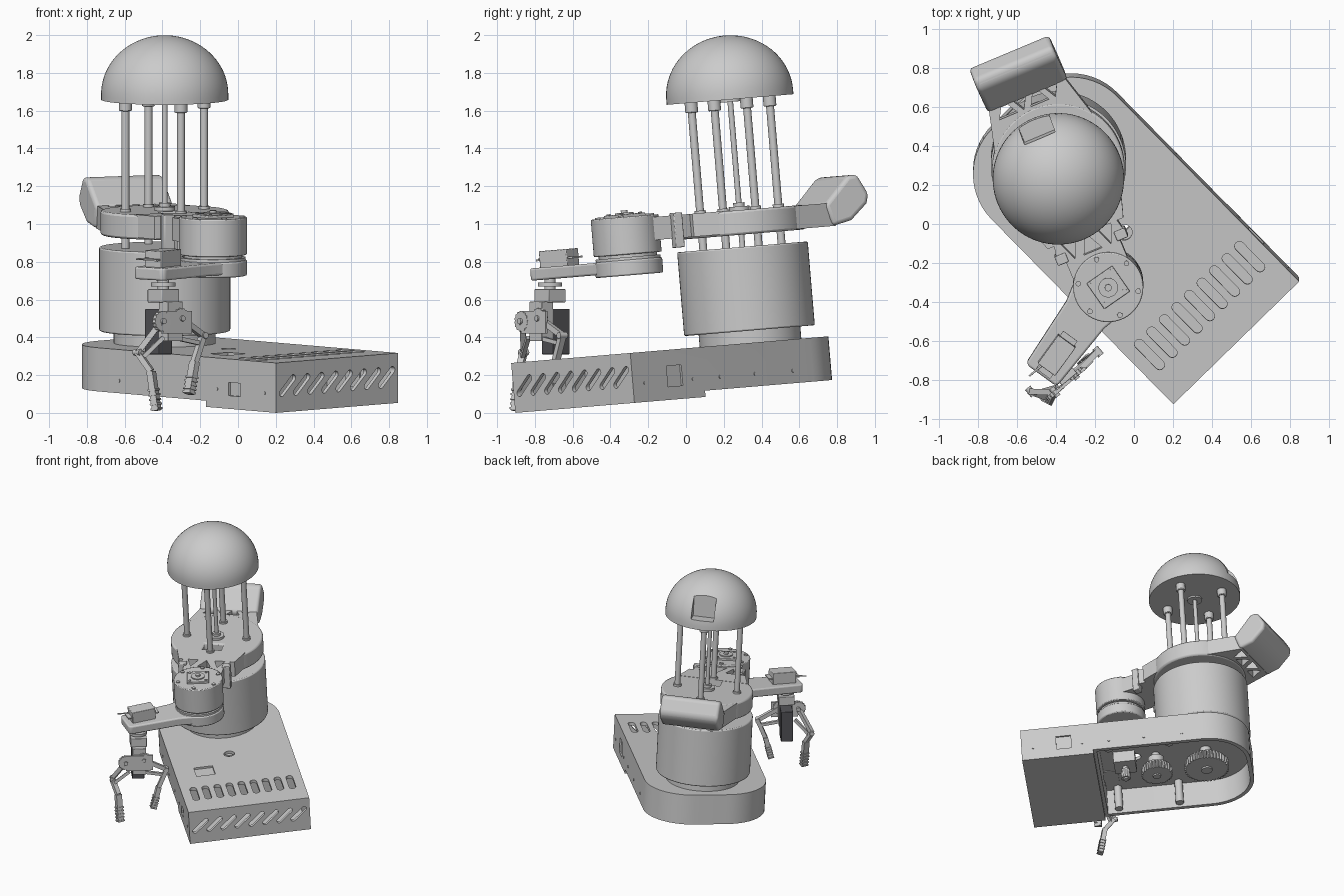
import bpy, bmesh
from math import pi, sin, cos, radians, sqrt
from mathutils import Matrix, Vector
from mathutils.geometry import convex_hull_2d

if "Cube" in bpy.data.objects:
    bpy.data.objects.remove(bpy.data.objects["Cube"])

def R(deg, axis='Z'):
    return Matrix.Rotation(radians(deg), 4, axis)
def P(x, y, z=0):
    return Matrix.Translation((x, y, z))

# Frames: whole machine leans slightly, then each link has its own direction
T = P(0, 0, .076) @ R(4.8, 'X')
BASE = T @ R(-45.6)
COL = T @ P(-.388, .365)
ARM = COL @ R(-67.2)
ELBOW = ARM @ P(.66, 0)
FORE = ELBOW @ R(-126 + 67.2)
SIDE = R(90, 'X')                                   # profile drawn in x/z, extruded along y
FRONT = Matrix(((0, 0, 1, 0), (1, 0, 0, 0), (0, 1, 0, 0), (0, 0, 0, 1)))

def make(name, bm, M, bevel=0, seg=2):
    bmesh.ops.recalc_face_normals(bm, faces=bm.faces)
    me = bpy.data.meshes.new(name)
    bm.to_mesh(me)
    bm.free()
    ob = bpy.data.objects.new(name, me)
    bpy.context.collection.objects.link(ob)
    ob.matrix_world = M
    if bevel:
        soften(ob, bevel, seg)
    return ob

def soften(ob, width, seg=2):
    b = ob.modifiers.new("bevel", 'BEVEL')
    b.width, b.segments, b.limit_method, b.angle_limit = width, seg, 'ANGLE', radians(40)

def prism(name, pts, z0, z1, M, bevel=0, seg=2):
    bm = bmesh.new()
    f = bm.faces.new([bm.verts.new((p[0], p[1], z0)) for p in pts])
    top = bmesh.ops.extrude_face_region(bm, geom=[f])
    bmesh.ops.translate(bm, vec=(0, 0, z1 - z0), verts=[v for v in top['geom'] if isinstance(v, bmesh.types.BMVert)])
    return make(name, bm, M, bevel, seg)

def arc(cx, cy, r, a0, a1, n):
    return [(cx + r * cos(radians(a0 + (a1 - a0) * i / n)), cy + r * sin(radians(a0 + (a1 - a0) * i / n))) for i in range(n + 1)]
def cyl(name, r, z0, z1, M, x=0, y=0, n=48, bevel=0):
    return prism(name, arc(x, y, r, 0, 360, n)[:-1], z0, z1, M, bevel)
def rect(x0, x1, y0, y1):
    return [(x0, y0), (x1, y0), (x1, y1), (x0, y1)]
def box(name, x0, x1, y0, y1, z0, z1, M, bevel=0):
    return prism(name, rect(x0, x1, y0, y1), z0, z1, M, bevel)
def slot(length, w, M, z0, z1):
    h = (length - w) / 2
    return prism("slot_cutter", arc(h, 0, w / 2, -90, 90, 8) + arc(-h, 0, w / 2, 90, 270, 8), z0, z1, M)
def gear(name, r, teeth, z0, z1, M):
    return prism(name, [(rr * cos(2 * pi * (i + .5 * k / 2) / teeth), rr * sin(2 * pi * (i + .5 * k / 2) / teeth))
                        for i in range(teeth) for k, rr in enumerate((r * .92, r, r, r * .92))], z0, z1, M)

def cut(ob, cutters):
    bpy.context.view_layer.objects.active = ob
    for c in cutters:
        c.hide_render = True
        m = ob.modifiers.new("cut", 'BOOLEAN')
        m.operation, m.solver, m.object = 'DIFFERENCE', 'EXACT', c
        bpy.ops.object.modifier_apply(modifier=m.name)
        bpy.data.objects.remove(c)

def bar(name, p, q, w, d=0):
    p, q = Vector(p), Vector(q)
    M = Matrix.Translation(p) @ (q - p).to_track_quat('Z', 'Y').to_matrix().to_4x4()
    L = (q - p).length
    return box(name, -w/2, w/2, -d/2, d/2, 0, L, M) if d else cyl(name, w / 2, 0, L, M, n=16)

# Base housing: square front, rounded back, hollow, open under the back
VC = -.038
def outline(o, front):
    r, hv, ub = .33 - o, .452 - .33, -.546
    return [(front, VC - .452 + o), (front, VC + .452 - o)] + arc(ub, VC + hv, r, 90, 180, 14) + arc(ub, VC - hv, r, 180, 270, 14)
base = prism("base_housing", outline(0, .789), 0, .265, BASE)
cuts = [box("under_cutter", -1, .26, -1, 1, -.1, .033, BASE),
        prism("cavity_cutter", outline(.03, .235), -.05, .24, BASE),
        box("box_cutter", .275, .765, VC - .427, VC + .427, .025, .24, BASE),
        box("panel_cutter", .13, .26, -.34, -.20, .2, .3, BASE),
        cyl("hole_cutter", .04, .2, .3, BASE, -.02, -.05, 24),
        box("port_cutter_a", .42, .53, .3, .6, .07, .18, BASE),
        box("port_cutter_b", .43, .52, -.6, -.4, .07, .14, BASE)]
cuts += [slot(.2, .05, BASE @ P(.52, VC + i * .09), .2, .3) for i in range(-4, 5)]
cuts += [slot(.15, .036, BASE @ FRONT @ P(VC + (i - 3.5) * .105, .14) @ R(42), .7, .85) for i in range(8)]
cut(base, cuts)
box("port_panel_right", .42, .53, VC + .42, VC + .44, .07, .18, BASE)
box("port_panel_left", .43, .52, VC - .44, VC - .42, .07, .14, BASE)
box("top_panel", .13, .26, -.34, -.20, .235, .25, BASE)
for i, u in enumerate((.7, .34, .14, -.12, -.4)):
    for s in (-1, 1):
        bar(f"side_screw_{i}", BASE @ Vector((u, VC + s * .44, .1)), BASE @ Vector((u, VC + s * .456, .1)), .018)

# Drive pulleys under the base
for n, u, r, t, z in (("column_pulley", -.54, .165, 40, .06), ("middle_pulley", -.17, .115, 30, .05), ("motor_pulley", .06, .035, 14, .05)):
    gear(n, r, t, z, z + .06, BASE @ P(u, VC))
    cyl(n + "_flange", r * .9, z + .06, z + .075, BASE, u, VC)
    cyl(n + "_shaft", max(r * .25, .02), z - .012, .25, BASE, u, VC, 20)
cyl("middle_pulley_small", .06, .11, .2, BASE, -.17, VC)
box("motor_block", -.02, .14, VC - .08, VC + .08, .15, .245, BASE)
for u, v in ((-.3, .36), (-.3, -.43), (.15, .36), (.15, -.43)):
    cyl("base_post", .03, .05, .245, BASE, u, v, 12)

# Turning column
cyl("column_neck", .27, .26, .34, COL, n=64)
cyl("column_body", .347, .33, .775, COL, n=96, bevel=.008)

# Guide rods with sockets and the centre screw
for k in range(4):
    a = radians(22.5 + 90 * k)
    x, y = .225 * cos(a), .225 * sin(a)
    cyl("guide_rod", .021, .76, 1.56, COL, x, y, 20)
    cyl("rod_socket", .034, 1.505, 1.565, COL, x, y, 24, .005)
    cyl("rod_foot", .03, .965, .985, COL, x, y, 24)
cyl("lead_screw", .015, .76, 1.56, COL, n=16)
cyl("screw_nut_flange", .055, .965, .99, COL, n=24)
cyl("screw_nut", .03, .98, 1.01, COL, n=24)
cyl("screw_bearing", .055, 1.545, 1.57, COL, n=24)

# Dome cap, lathed, with a pocket at the back
bm = bmesh.new()
prof = [(0, 1.558), (.337, 1.558), (.337, 1.585)] + [(.337 * cos(i * pi / 40), 1.585 + .313 * sin(i * pi / 40)) for i in range(1, 21)]
vs = [bm.verts.new((max(r, 0) if i < len(prof) - 1 else 0, 0, z)) for i, (r, z) in enumerate(prof)]
es = [bm.edges.new(e) for e in zip(vs, vs[1:])]
bmesh.ops.spin(bm, geom=vs + es, cent=(0, 0, 0), axis=(0, 0, 1), angle=2 * pi, steps=72)
bmesh.ops.remove_doubles(bm, verts=bm.verts, dist=1e-4)
dome = make("dome_cap", bm, ARM)
cut(dome, [box("pocket_cutter", -.5, -.245, -.085, .085, 1.63, 1.85, ARM)])

# Upper arm: disc, front neck with tabs, rear neck with truss cut-outs
disc = cyl("arm_disc", .34, .84, .97, ARM, n=96)
cut(disc, [box("window_cutter", .1, .23, -.07, .07, .8, 1.0, ARM)])
soften(disc, .012)
half = [(.2, .26), (.33, .22), (.36, .21), (.36, .175), (.43, .19), (.43, .15), (.6, .15)]
neck = prism("arm_front_neck", half + [(x, -y) for x, y in reversed(half)], .85, .972, ARM)
tri = lambda x0, x1, y, w: [(x0, y - w), (x1, y), (x0, y + w)]
cut(neck, [prism("tri_cutter", t, .9, 1, ARM) for t in
           (tri(.36, .46, -.1, .04), tri(.46, .36, 0, .05), tri(.36, .46, .1, .04))])
rear = prism("arm_rear_neck", [(-.2, -.27), (-.46, -.2), (-.46, .2), (-.2, .27)], .845, .968, ARM)
cut(rear, [prism("tri_cutter", t, .8, 1, ARM) for t in
           (tri(-.35, -.44, -.13, .05), tri(-.44, -.35, -.045, .05), tri(-.35, -.44, .045, .05), tri(-.44, -.35, .13, .05))])
for s in (-1, 1):
    box("neck_clamp", .41, .46, s * .165 - .03, s * .165 + .03, .80, .985, ARM, .005)

# Rear counterweight box
prism("counterweight_box", [(-.40, .96), (-.545, 1.105), (-.60, 1.107), (-.658, 1.0), (-.645, .95), (-.55, .868), (-.44, .845)],
      -.222, .222, ARM @ SIDE, .022, 4)

# Elbow motor housing
cyl("elbow_housing", .18, .786, .985, ELBOW, n=64, bevel=.006)
cyl("elbow_neck", .155, .74, .79, ELBOW, n=64)
cyl("elbow_ring", .172, .755, .772, ELBOW, n=64)
box("elbow_motor_plate", -.08, .08, -.08, .08, .98, 1.0, ELBOW @ R(12), .004)
cyl("elbow_boss", .05, .99, 1.008, ELBOW, n=32)
cyl("elbow_shaft", .018, 1.0, 1.02, ELBOW, n=16)
for k in range(6):
    cyl("elbow_screw", .014, .98, .993, ELBOW, .155 * cos(k * pi / 3), .155 * sin(k * pi / 3), 12)
for x in (-.06, .06):
    for y in (-.06, .06):
        cyl("plate_screw", .01, .99, 1.006, ELBOW @ R(12), x, y, 10)

# Forearm and wrist motor
cyl("forearm_hub", .18, .675, .757, FORE, n=64, bevel=.008)
prism("forearm_link", [(.02, -.165), (.2, -.12), (.57, -.1), (.585, -.085), (.585, .085), (.57, .1), (.2, .12), (.02, .165)], .69, .755, FORE, .012, 3)
box("wrist_motor", .36, .54, -.055, .055, .75, .842, FORE, .004)
box("wrist_motor_flange", .33, .57, -.045, .045, .79, .8, FORE)
bar("motor_wire", FORE @ Vector((.54, -.03, .8)), FORE @ Vector((.62, -.05, .8)), .01)

# Gripper: wrist joint, body, servo, gears and two jointed fingers
G = P(-.395, -.72) @ R(40)
cyl("wrist_shaft", .03, .64, .72, G, n=20)
cyl("wrist_flange", .065, .67, .69, G, n=24)
box("wrist_block", -.06, .06, -.06, .06, .585, .655, G, .004)
box("gripper_body", -.05, .05, -.10, -.02, .38, .59, G, .003)
dark = bpy.data.materials.new("dark_grey")
dark.diffuse_color = (.09, .09, .1, 1)
dark.use_nodes = True
dark.node_tree.nodes["Principled BSDF"].inputs["Base Color"].default_value = dark.diffuse_color
servo = box("gripper_servo", -.045, .045, -.02, .1, .31, .55, G, .004)
servo.data.materials.append(dark)
plate = box("gripper_face_plate", -.10, .10, -.115, -.10, .42, .54, G)
n = Vector((.64, -.77, 0))
fingers = (((-.405, -.865, .485), (-.53, -.86, .32), (-.46, -.885, .22), (-.43, -.90, .012)),
           ((-.305, -.775, .50), (-.185, -.655, .41), (-.23, -.69, .27), (-.26, -.72, .10)))
for i, pts in enumerate(fingers):
    g, k, m, t = [Vector(p) for p in pts]
    gear("finger_gear", .055, 16, -.012, .012, Matrix.Translation(g) @ n.to_track_quat('Z', 'Y').to_matrix().to_4x4())
    bar("gear_pin", g - n * .03, g + n * .025, .03)
    bar("finger_drive_link", g, k, .03, .03)
    inner = Vector((-.37 + (i - .5) * .05, -.81 + (i - .5) * .05, .40))
    bar("finger_guide_link", inner, k * .7 + m * .3, .022, .022)
    bar("knuckle_pin", k - n * .025, k + n * .025, .035)
    bar("finger_upper", k, m, .035, .03)
    bar("finger_tip", m, t, .045, .035)
    for j in range(5):
        c = m.lerp(t, .45 + .12 * j)
        bar("tip_ridge", c, c + (t - m).normalized() * .01, .055, .045)

# Smooth shading with crisp edges
for ob in bpy.context.scene.objects:
    ob.select_set(True)
bpy.context.view_layer.objects.active = base
bpy.ops.object.shade_smooth_by_angle(angle=radians(35))
